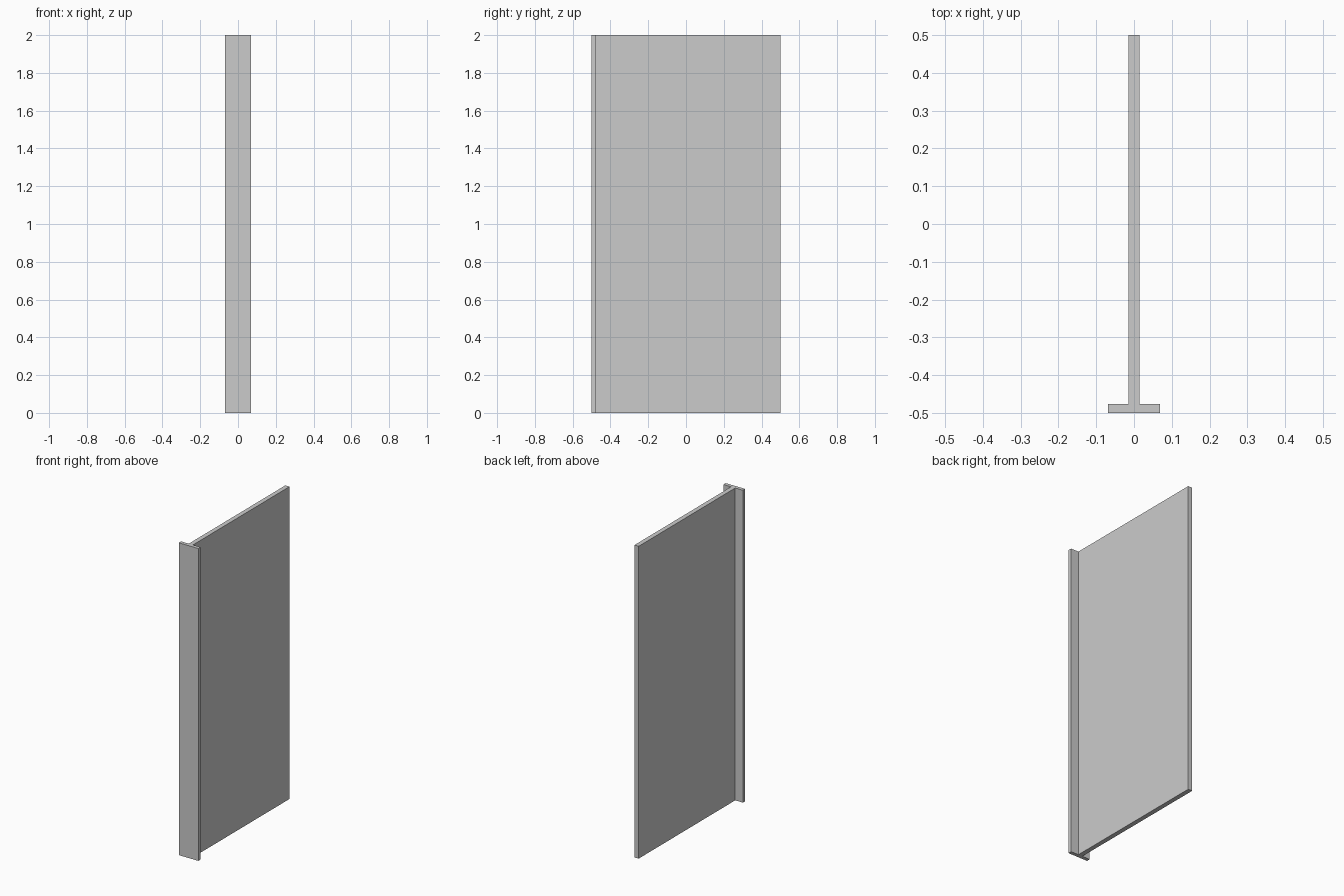
import bpy, bmesh

if "Cube" in bpy.data.objects:
    bpy.data.objects.remove(bpy.data.objects["Cube"])

HEIGHT = 2.0
FLANGE = 0.069   # half width of the front strip
WEB = 0.0148     # half thickness of the panel
FRONT, STEP, BACK = -0.5, -0.477, 0.5

# T-shaped plan: right half, then mirrored to the left
half = [(FLANGE, FRONT), (FLANGE, STEP), (WEB, STEP), (WEB, BACK)]
outline = half + [(-x, y) for x, y in reversed(half)]

# Upright panel with its front edge strip, extruded as one solid
bm = bmesh.new()
base = bm.faces.new([bm.verts.new((x, y, 0)) for x, y in outline])
top = bmesh.ops.extrude_face_region(bm, geom=[base], use_keep_orig=True)
bmesh.ops.translate(bm, vec=(0, 0, HEIGHT),
                    verts=[g for g in top["geom"] if isinstance(g, bmesh.types.BMVert)])
bmesh.ops.recalc_face_normals(bm, faces=bm.faces)

mesh = bpy.data.meshes.new("edged_panel")
bm.to_mesh(mesh)
bm.free()
bpy.context.collection.objects.link(bpy.data.objects.new("edged_panel", mesh))
